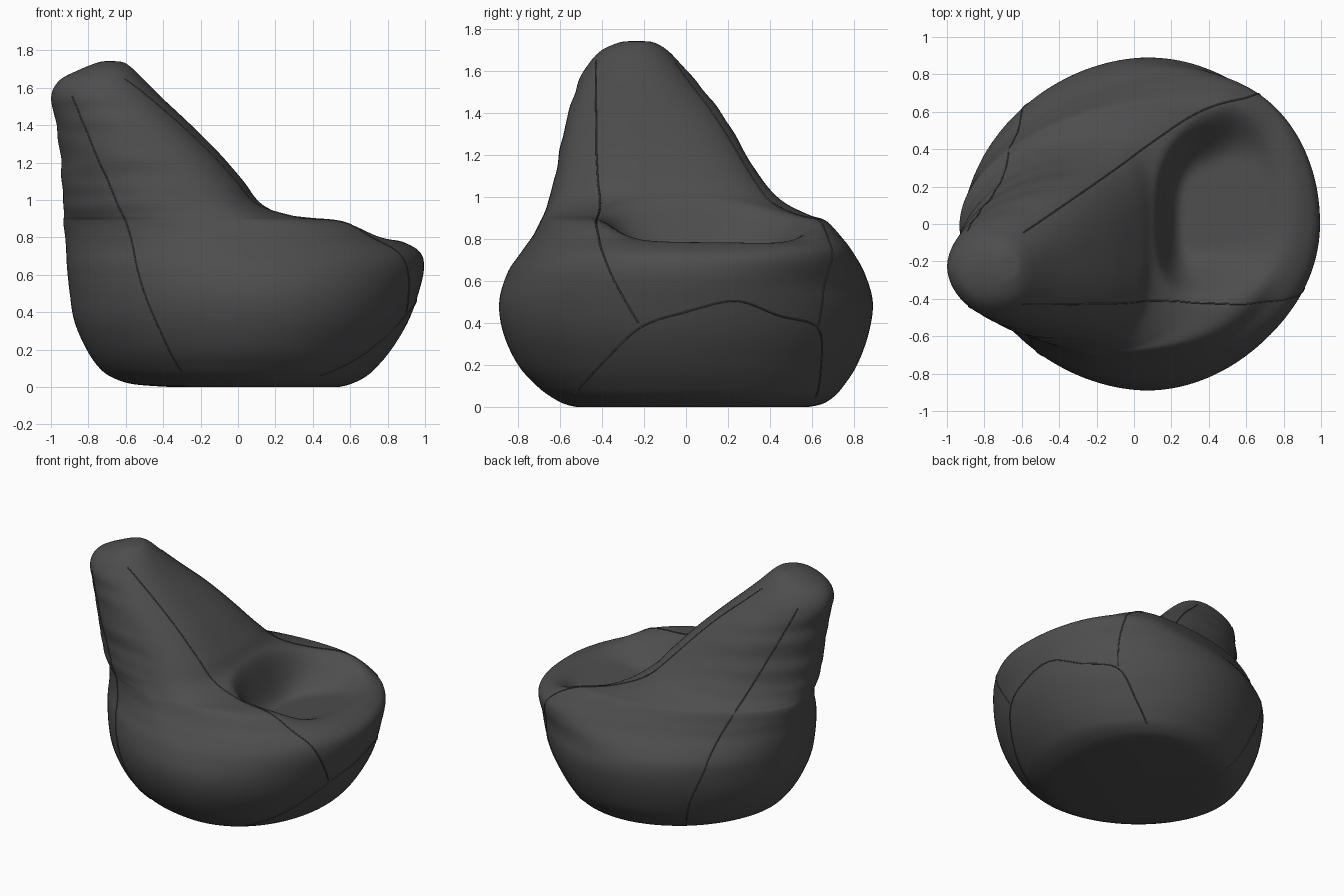
import bpy, math
from mathutils import Vector, noise
from mathutils.bvhtree import BVHTree

if "Cube" in bpy.data.objects:
    bpy.data.objects.remove(bpy.data.objects["Cube"])

mat = bpy.data.materials.new("dark_fabric")
mat.diffuse_color = (0.075, 0.075, 0.075, 1)
mat.use_nodes = True
mat.node_tree.nodes["Principled BSDF"].inputs["Base Color"].default_value = mat.diffuse_color

# Horizontal sections: z, x min, x max, x of widest part, y min, y max, squareness of the front
RINGS = [
    (0.00, -0.36, 0.54, 0.08, -0.52, 0.58, 2.3),
    (0.015, -0.56, 0.60, 0.08, -0.58, 0.65, 2.25),
    (0.05, -0.67, 0.675, 0.08, -0.645, 0.705, 2.2),
    (0.10, -0.74, 0.735, 0.08, -0.71, 0.75, 2.1),
    (0.20, -0.81, 0.82, 0.08, -0.80, 0.815, 2.0),
    (0.35, -0.875, 0.91, 0.08, -0.87, 0.87, 2.0),
    (0.50, -0.90, 0.965, 0.07, -0.89, 0.89, 2.0),
    (0.64, -0.915, 0.995, 0.03, -0.85, 0.85, 2.1),
    (0.73, -0.92, 0.965, -0.02, -0.79, 0.80, 2.25),
    (0.80, -0.925, 0.83, -0.09, -0.74, 0.75, 2.6),
    (0.885, -0.93, 0.66, -0.20, -0.69, 0.67, 3.2),
    (0.915, -0.932, 0.34, -0.25, -0.675, 0.585, 3.4),
    (0.98, -0.935, 0.13, -0.31, -0.655, 0.46, 3.4),
    (1.10, -0.94, 0.03, -0.40, -0.625, 0.35, 3.3),
    (1.25, -0.95, -0.10, -0.50, -0.595, 0.26, 3.1),
    (1.40, -0.97, -0.25, -0.59, -0.56, 0.17, 2.8),
    (1.55, -0.995, -0.41, -0.68, -0.51, 0.05, 2.5),
    (1.64, -0.955, -0.50, -0.71, -0.46, -0.03, 2.3),
    (1.70, -0.84, -0.56, -0.70, -0.40, -0.09, 2.1),
    (1.735, -0.75, -0.61, -0.69, -0.32, -0.15, 2.0),
    (1.742, -0.71, -0.66, -0.685, -0.27, -0.20, 2.0),
]
N, STEPS = 160, 9


def spline(a, b, c, d, t):
    return 0.5 * (2*b + (c-a)*t + (2*a-5*b+4*c-d)*t*t + (3*b-a-3*c+d)*t**3)


def smoothstep(t):
    t = max(0.0, min(1.0, t))
    return t * t * (3 - 2 * t)


def scoop(x, y, z):
    """Push the seat hollow down between the two arm ridges and the front lip."""
    left, right = min(0.68, 0.41 + 0.5 * x), -0.43
    u = (x - 0.50) / (0.46 if x > 0.5 else 0.38)
    v = (y - (left + right) / 2) / max(0.1, (left - right) / 2)
    r = (abs(u) ** 3 + abs(v) ** 3) ** (1 / 3)
    w = smoothstep((1.03 - r) / (0.32 + 0.28 * smoothstep((x - 0.15) / 0.3)))
    floor = 0.645 + 0.135 * smoothstep((x - 0.15) / 0.8)
    return min(z, z + (floor - z) * w)


def ring_point(row, a):
    z, x0, x1, cx, y0, y1, n = row
    c, s = math.cos(a), math.sin(a)
    if s > 0:  # the left flank is widest close to its front ridge
        cx += (x1 - 0.2 - cx) * 0.6 * smoothstep((z - 0.55) / 0.3) * smoothstep((1.7 - z) / 0.3)
    if c < 0:
        n = 1.88
    elif s < 0:
        n = 1.93 + (n - 2) * 0.6
    k = (abs(c) ** n + abs(s) ** n) ** (-1 / n)
    x = cx + k * c * (x1 - cx if c > 0 else cx - x0)
    y = (y0 + y1) / 2 + k * s * (y1 - y0) / 2
    # soft cloth folds around the back of the backrest
    f = smoothstep((z - 0.6) / 0.4) * smoothstep((1.72 - z) / 0.2) * smoothstep((0.6 - c) / 0.8)
    d = 0.010 * f * noise.noise(Vector((x * 2, y * 2, z * 11)))
    return (x + d * c, y + d * s, max(0.0, scoop(x, y, z)))


# Bean bag body: lofted sections
rows = []
for i in range(len(RINGS) - 1):
    q = [RINGS[max(0, min(len(RINGS) - 1, i + j))] for j in (-1, 0, 1, 2)]
    rows += [[spline(*p, t / STEPS) for p in zip(*q)] for t in range(STEPS)]
rows.append(list(RINGS[-1]))
verts = [ring_point(r, 2 * math.pi * k / N) for r in rows for k in range(N)]
faces = [(i*N + k, i*N + (k+1) % N, (i+1)*N + (k+1) % N, (i+1)*N + k)
         for i in range(len(rows) - 1) for k in range(N)]
faces += [tuple(range(N))[::-1], tuple((len(rows)-1)*N + k for k in range(N))]
mesh = bpy.data.meshes.new("bean_bag_body")
mesh.from_pydata(verts, [], faces)
mesh.materials.append(mat)
body = bpy.data.objects.new("bean_bag_body", mesh)
bpy.context.collection.objects.link(body)
bpy.context.view_layer.objects.active = body
body.select_set(True)
bpy.ops.object.shade_smooth_by_angle(angle=math.radians(60))
sm = body.modifiers.new("soften", 'SMOOTH')
sm.factor, sm.iterations = 0.5, 4

# Sewn seams: thin piping laid onto the body
tree = BVHTree.FromPolygons([Vector(v) for v in verts], faces)


def seam(name, pts):
    m = len(pts)
    pts = [tree.find_nearest(Vector(p))[0] for p in pts]
    path = []
    for i in range(m - 1):
        q = [pts[max(0, min(m - 1, i + j))] for j in (-1, 0, 1, 2)]
        path += [tree.find_nearest(Vector([spline(*p, t / 10) for p in zip(*q)]))[0]
                 for t in range(10)]
    cu = bpy.data.curves.new(name, 'CURVE')
    cu.dimensions = '3D'
    cu.bevel_depth, cu.bevel_resolution = 0.004, 1
    sp = cu.splines.new('POLY')
    sp.points.add(len(path) - 1)
    for p, co in zip(sp.points, path):
        p.co = (co.x, co.y, max(0.006, co.z), 1)
    sp.use_smooth = True
    cu.materials.append(mat)
    bpy.context.collection.objects.link(bpy.data.objects.new(name, cu))


seam("right_side_seam", [(-0.87, -0.42, 1.55), (-0.72, -0.58, 1.1), (-0.58, -0.68, 0.7),
                         (-0.45, -0.75, 0.3), (-0.3, -0.6, 0.05)])
seam("left_side_seam", [(-0.87, -0.06, 1.55), (-0.72, 0.2, 1.1), (-0.6, 0.5, 0.7),
                        (-0.5, 0.66, 0.3), (-0.35, 0.5, 0.05)])
seam("right_arm_seam", [(-0.62, -0.40, 1.62), (-0.25, -0.43, 1.36), (0.1, -0.41, 0.98),
                        (0.6, -0.43, 0.88), (0.86, -0.38, 0.7), (0.92, -0.22, 0.37)])
seam("left_arm_seam", [(-0.6, -0.06, 1.62), (-0.25, 0.2, 1.36), (0.1, 0.44, 0.97),
                       (0.35, 0.60, 0.91), (0.6, 0.69, 0.84), (0.7, 0.69, 0.6),
                       (0.68, 0.64, 0.37)])
seam("front_base_seam", [(0.45, -0.55, 0.04), (0.78, -0.4, 0.2), (0.92, -0.22, 0.37),
                         (0.96, 0.0, 0.45), (0.95, 0.24, 0.5), (0.85, 0.45, 0.43),
                         (0.68, 0.64, 0.37), (0.55, 0.68, 0.15), (0.4, 0.62, 0.03)])
